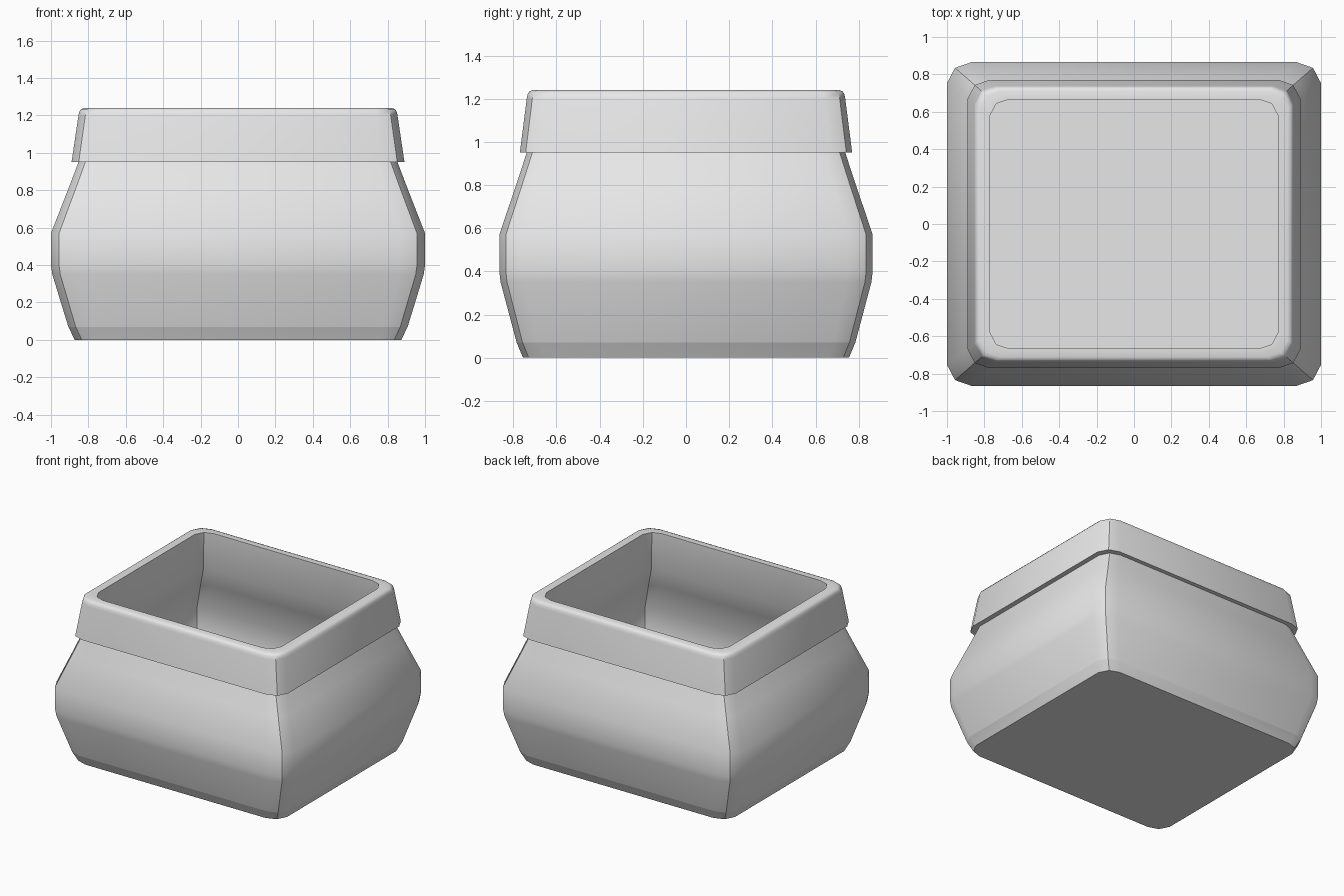
import bpy
import math

cube = bpy.data.objects.get("Cube")
if cube:
    bpy.data.objects.remove(cube, do_unlink=True)

DEPTH = 0.865  # depth relative to width

grey = bpy.data.materials.new("plain_grey")
grey.use_nodes = True
colour = (0.8, 0.8, 0.8, 1)
grey.diffuse_color = colour
grey.node_tree.nodes["Principled BSDF"].inputs["Base Color"].default_value = colour

# One rounded corner, mirrored round to make a counter-clockwise outline
corner = [(1, 0.87), (0.957, 0.965), (0.87, 1)]
outline = []
for sx, sy in ((1, 1), (-1, 1), (-1, -1), (1, -1)):
    pts = [(x * sx, y * sy) for x, y in corner]
    outline += pts if sx * sy > 0 else pts[::-1]


def loft(name, profile, cap=None, sharp_rings=()):
    """Stack outlines of (half width, height); cap is 'first' or 'last'."""
    n = len(outline)
    verts = [(x * w, y * w * DEPTH, z) for w, z in profile for x, y in outline]
    faces = []
    for r in range(len(profile) - 1):
        for i in range(n):
            a, b = r * n + i, r * n + (i + 1) % n
            faces.append((a, b, b + n, a + n))
    if cap == "first":
        faces.append(tuple(reversed(range(n))))
    elif cap == "last":
        start = (len(profile) - 1) * n
        faces.append(tuple(range(start, start + n)))
    mesh = bpy.data.meshes.new(name)
    mesh.from_pydata(verts, [], faces)
    mesh.materials.append(grey)
    obj = bpy.data.objects.new(name, mesh)
    bpy.context.collection.objects.link(obj)
    bpy.ops.object.select_all(action='DESELECT')
    obj.select_set(True)
    bpy.context.view_layer.objects.active = obj
    bpy.ops.object.shade_smooth_by_angle(angle=math.radians(35))
    # Keep chosen horizontal rings crisp
    for e in mesh.edges:
        r0, r1 = (v // n for v in e.vertices)
        if r0 == r1 and r0 in sharp_rings:
            e.use_edge_sharp = True
    return obj


# Bulging outer body with a bevelled foot
loft("pot_body", [(0.873, 0), (0.907, 0.07), (0.993, 0.35), (1, 0.4), (1, 0.57),
                  (0.91, 0.8), (0.853, 0.95)], cap="first", sharp_rings=(1,))

# Overhanging collar with a softened top edge
loft("collar", [(0.853, 0.95), (0.89, 0.95), (0.853, 1.2), (0.848, 1.222),
                (0.839, 1.234), (0.822, 1.24), (0.77, 1.24)])

# Hollow interior following the outer shape, down to the floor
loft("inner_wall", [(0.77, 1.24), (0.785, 0.95), (0.845, 0.8), (0.93, 0.57),
                    (0.93, 0.38), (0.85, 0.07)], cap="last")
